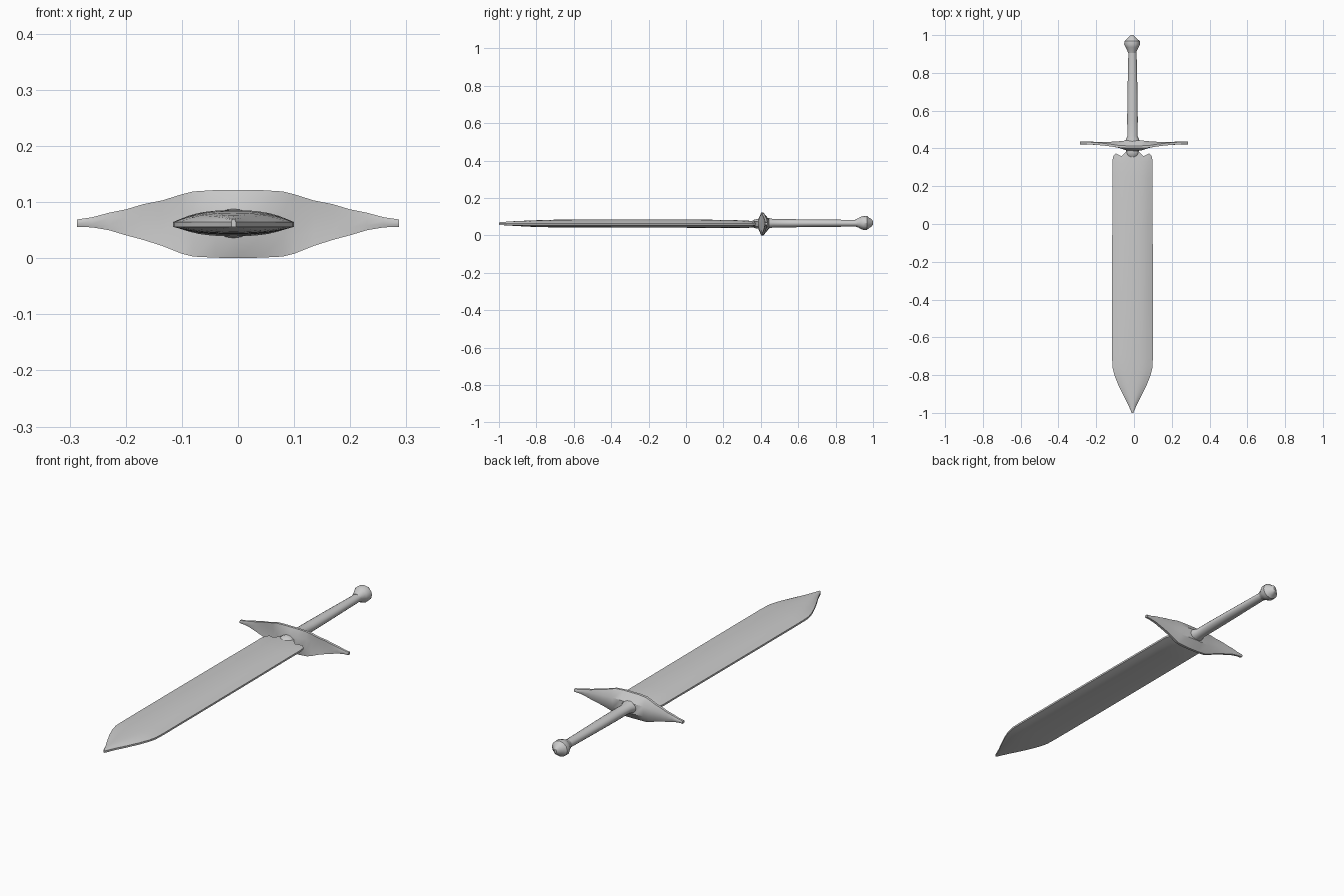
import bpy, bmesh, math

if "Cube" in bpy.data.objects:
    bpy.data.objects.remove(bpy.data.objects["Cube"])


def loft(name, rings):
    """Skin equal, even-sized rings; both ends are closed by strips of quads."""
    bm = bmesh.new()
    rows = [[bm.verts.new(p) for p in r] for r in rings]
    n = len(rows[0])
    for a, b in zip(rows, rows[1:]):
        for i in range(n):
            j = (i + 1) % n
            bm.faces.new((a[i], a[j], b[j], b[i]))
    for r in (rows[0], rows[-1]):
        for i in range(n // 2 - 1):
            bm.faces.new((r[i], r[i + 1], r[n - 2 - i], r[n - 1 - i]))
    bmesh.ops.recalc_face_normals(bm, faces=bm.faces)
    mesh = bpy.data.meshes.new(name)
    bm.to_mesh(mesh)
    bm.free()
    ob = bpy.data.objects.new(name, mesh)
    bpy.context.collection.objects.link(ob)
    bpy.ops.object.select_all(action='DESELECT')
    bpy.context.view_layer.objects.active = ob
    ob.select_set(True)
    bpy.ops.object.shade_smooth_by_angle(angle=math.radians(32))
    return ob


def lathe(name, profile, cx, cz, sides=16):
    """Round part along y; profile is (y, x radius, z radius)."""
    loft(name, [[(cx + rx * math.cos(2 * math.pi * k / sides), y,
                  cz + rz * math.sin(2 * math.pi * k / sides))
                 for k in range(sides)] for y, rx, rz in profile])


# Blade: lens cross-section, pointed tip, scalloped shoulders at the base
CX = -0.008
# y, half width, top z, bottom z at the centre ridge
stations = [(-1.0, .004, .070, .056), (-.95, .026, .074, .053),
            (-.90, .052, .077, .050), (-.85, .076, .079, .047),
            (-.80, .096, .081, .045), (-.76, .106, .082, .044),
            (-.70, .108, .084, .043), (-.40, .108, .086, .042),
            (0.0, .107, .086, .041), (.25, .106, .082, .039),
            (.33, .106, .079, .040), (.355, .104, .077, .043)]
# fraction of half width, height fraction, y of the shoulder outline
columns = [(0, 1, .400), (.28, .95, .392), (.42, .88, .374), (.58, .75, .359),
           (.74, .52, .366), (.88, .25, .374), (1, 0, .362)]
across = [(-u, h, e) for u, h, e in reversed(columns[1:])] + columns


def blade_ring(y, w, top, bottom, shoulder=False):
    upper, lower = [], []
    for u, h, end in across:
        yy = end if shoulder else min(y, end - .012)
        x = CX + u * w
        upper.append((x, yy, .0645 + (top - .0645) * h))
        lower.append((x, yy, .0560 + (bottom - .0560) * h))
    return upper + lower[::-1]


loft("blade", [blade_ring(*s) for s in stations]
     + [blade_ring(.38, .100, .075, .046, True)])

# Collar joining blade and guard
lathe("collar", [(.35, .018, .012), (.365, .034, .022), (.38, .036, .026),
                 (.392, .032, .026), (.41, .045, .034)], CX, .062)

# Cross guard: winged plate; x, top z, bottom z, front y, back y, rim y
wing = [(0, .1215, .000, .386, .444, .408), (.04, .1215, .001, .390, .442, .408),
        (.08, .119, .003, .403, .438, .410), (.10, .114, .008, .409, .436, .413),
        (.135, .103, .022, .414, .435, .418), (.17, .096, .033, .417, .435, .422),
        (.20, .087, .041, .419, .435, .425), (.23, .081, .050, .420, .436, .427),
        (.26, .073, .055, .421, .437, .428), (.287, .069, .056, .422, .437, .429)]


def guard_ring(x, top, bottom, front, back, rim):
    mid, h = (top + bottom) / 2, (top - bottom) / 2
    d = .006 if abs(x) < .25 else .005
    a, b = mid + .4 * h, mid - .4 * h
    return [(x, rim + d, top), (x, back, a), (x, back, b), (x, rim + d, bottom),
            (x, rim - d, bottom), (x, front, b), (x, front, a), (x, rim - d, top)]


loft("guard", [guard_ring(-s[0], *s[1:]) for s in reversed(wing[1:])]
     + [guard_ring(*s) for s in wing])

# Grip: slightly waisted handle, flaring into the guard
lathe("grip", [(.41, .040, .030), (.445, .036, .027), (.465, .027, .023),
               (.55, .028, .022), (.68, .027, .020), (.80, .024, .019),
               (.90, .022, .018), (.94, .022, .020)], CX, .065)

# Pommel: faceted knob with a blunt point
lathe("pommel", [(.905, .021, .019), (.922, .027, .025), (.936, .034, .033),
                 (.950, .042, .038), (.968, .041, .037), (.980, .027, .027),
                 (.993, .015, .019), (1.0, .006, .009)], -.010, .067, 12)
